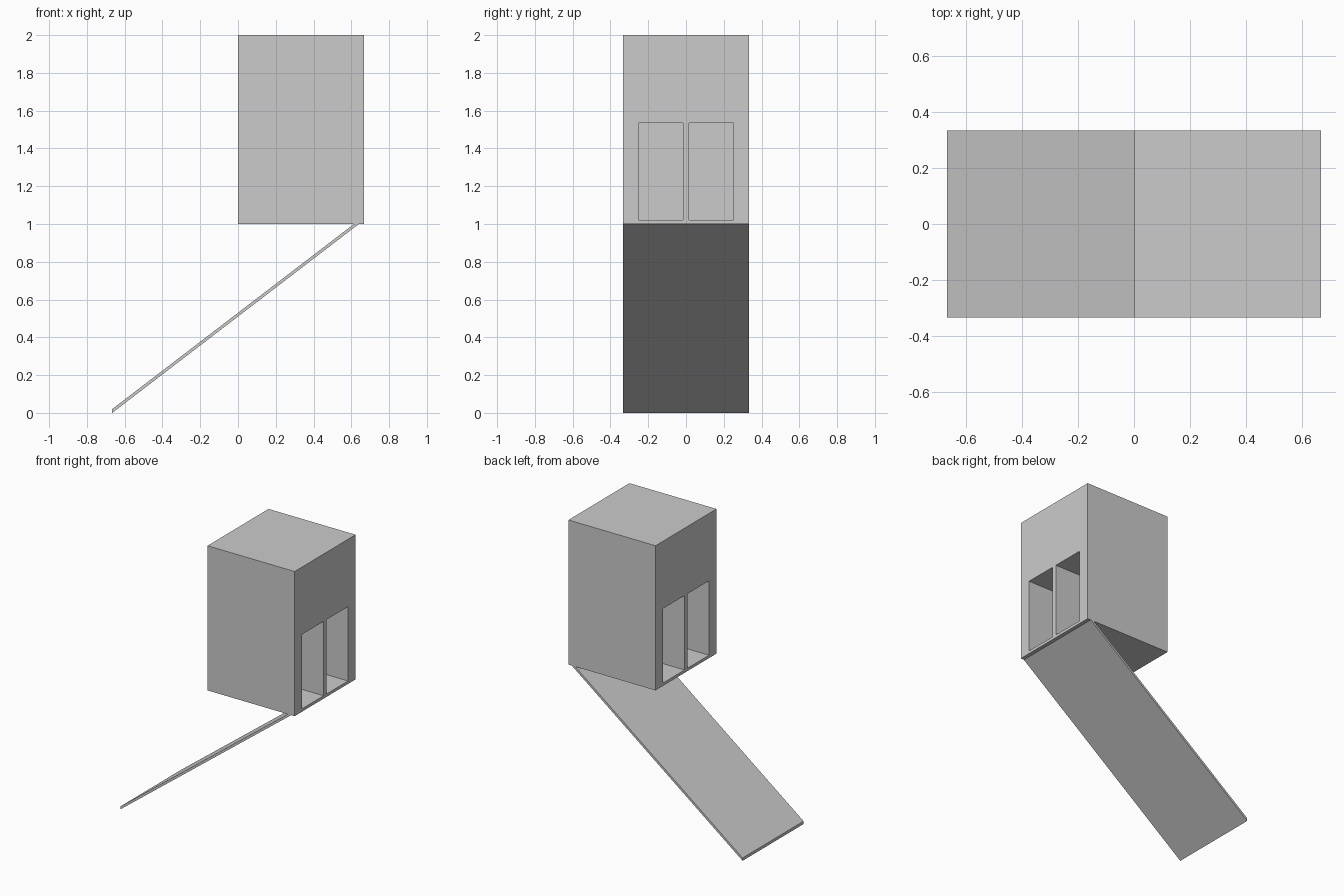
import bpy, bmesh

if "Cube" in bpy.data.objects:
    bpy.data.objects.remove(bpy.data.objects["Cube"])

H = 0.333            # half width of the whole model
grey = bpy.data.materials.new("light_grey")
grey.diffuse_color = (0.6, 0.6, 0.6, 1)
grey.use_nodes = True
grey.node_tree.nodes["Principled BSDF"].inputs["Base Color"].default_value = grey.diffuse_color


def finish(name, bm):
    bmesh.ops.recalc_face_normals(bm, faces=bm.faces)
    mesh = bpy.data.meshes.new(name)
    bm.to_mesh(mesh)
    bm.free()
    obj = bpy.data.objects.new(name, mesh)
    mesh.materials.append(grey)
    bpy.context.collection.objects.link(obj)
    return obj


def add_prism(bm, profile, y0, y1):
    """Extrude an x-z profile from y0 to y1."""
    face = bm.faces.new([bm.verts.new((x, y0, z)) for x, z in profile])
    out = bmesh.ops.extrude_face_region(bm, geom=[face])["geom"]
    verts = [v for v in out if isinstance(v, bmesh.types.BMVert)]
    bmesh.ops.translate(bm, verts=verts, vec=(0, y1 - y0, 0))


def rect(x0, x1, z0, z1):
    return [(x0, z0), (x1, z0), (x1, z1), (x0, z1)]


# Raised cabin block
bm = bmesh.new()
add_prism(bm, rect(0, 0.666, 1, 2), -H, H)
cabin = finish("cabin", bm)

# Paired doorways, recessed into both ends with a thin wall between
bm = bmesh.new()
for x0, x1 in ((-0.1, 0.323), (0.343, 0.766)):
    for y0, y1 in ((-0.251, -0.016), (0.016, 0.251)):
        add_prism(bm, rect(x0, x1, 1.02, 1.534), y0, y1)
cutter = finish("doorway_cutter", bm)
cutter.hide_render = True
cutter.display_type = 'WIRE'
mod = cabin.modifiers.new("doorways", 'BOOLEAN')
mod.operation = 'DIFFERENCE'
mod.object = cutter
mod.solver = 'EXACT'

# Thin sloping ramp under the cabin
bm = bmesh.new()
add_prism(bm, [(-0.666, 0), (0.64, 1), (0.614, 1), (-0.666, 0.02)], -H, H)
finish("ramp", bm)
